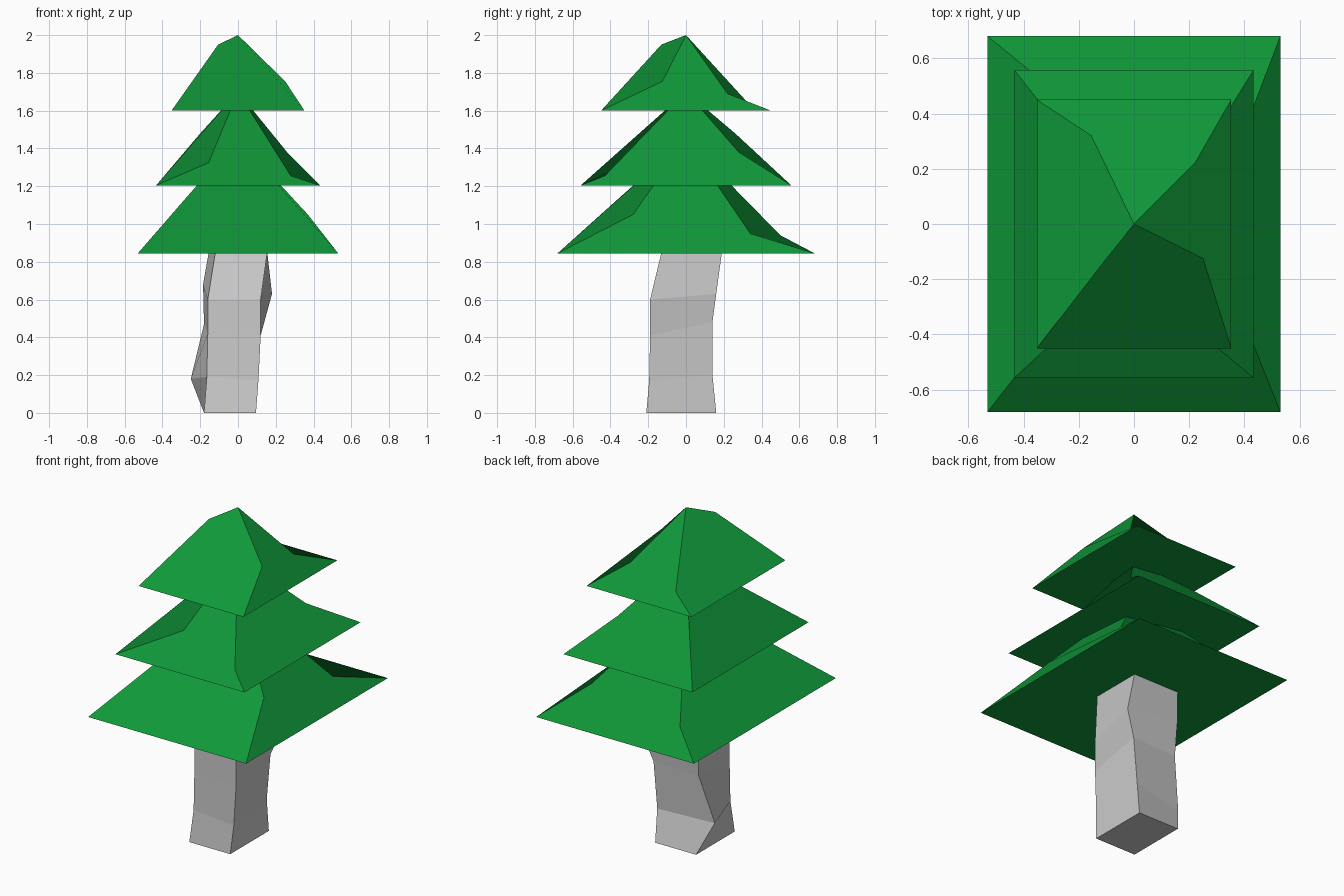
import bpy, bmesh

if "Cube" in bpy.data.objects:
    bpy.data.objects.remove(bpy.data.objects["Cube"])

green = bpy.data.materials.new("foliage_green")
green.diffuse_color = (0.005, 0.31, 0.04, 1)
green.use_nodes = True
green.node_tree.nodes["Principled BSDF"].inputs["Base Color"].default_value = green.diffuse_color


def finish(name, bm, mat=None):
    bm.normal_update()
    me = bpy.data.meshes.new(name)
    bm.to_mesh(me)
    bm.free()
    ob = bpy.data.objects.new(name, me)
    bpy.context.collection.objects.link(ob)
    if mat:
        me.materials.append(mat)


def loft(name, rings):
    """Skin four-point rings (front-left, front-right, back-right, back-left)."""
    bm = bmesh.new()
    rows = [[bm.verts.new(p) for p in r] for r in rings]
    bm.faces.new(rows[0][::-1])
    for a, b in zip(rows, rows[1:]):
        for i in range(4):
            j = (i + 1) % 4
            bm.faces.new((a[i], a[j], b[j], b[i]))
    bm.faces.new(rows[-1])
    finish(name, bm)


def tier(name, hx, hy, z, top, mids):
    """Pyramid whose four ridges each bend at one point; sides are five-sided."""
    bm = bmesh.new()
    base = [bm.verts.new((sx * hx, sy * hy, z))
            for sx, sy in ((-1, -1), (1, -1), (1, 1), (-1, 1))]
    bend = [bm.verts.new(p) for p in mids]
    tip = bm.verts.new((0, 0, top))
    bm.faces.new(base[::-1])
    for i in range(4):
        j = (i + 1) % 4
        bm.faces.new((base[i], base[j], bend[j], tip, bend[i]))
    finish(name, bm, green)


# crooked four-sided trunk
loft("trunk", [
    [(-.18, -.21, 0), (.095, -.21, 0), (.095, .16, 0), (-.18, .16, 0)],
    [(-.165, -.19, .19), (.108, -.195, .17), (.095, .14, .2), (-.25, .08, .18)],
    [(-.16, -.19, .42), (.12, -.19, .41), (.12, .14, .48), (-.18, .135, .47)],
    [(-.16, -.19, .6), (.12, -.19, .6), (.18, .16, .63), (-.185, .15, .68)],
    [(-.12, -.13, .85), (.155, -.13, .85), (.155, .19, .85), (-.155, .19, .85)],
])

# three foliage pyramids with bent ridges
tier("lower_foliage", .53, .68, .845, 1.45,
     [(-.265, -.34, 1.15), (.37, -.28, 1.05), (.4, .34, .95), (-.31, .5, .94)])
tier("middle_foliage", .433, .557, 1.205, 1.7,
     [(-.155, -.3, 1.325), (.28, -.43, 1.255), (.26, .28, 1.38), (-.2, .26, 1.48)])
tier("upper_foliage", .352, .45, 1.6, 2.0,
     [(-.105, -.13, 1.95), (.25, -.125, 1.755), (.22, .22, 1.69), (-.155, .32, 1.65)])
